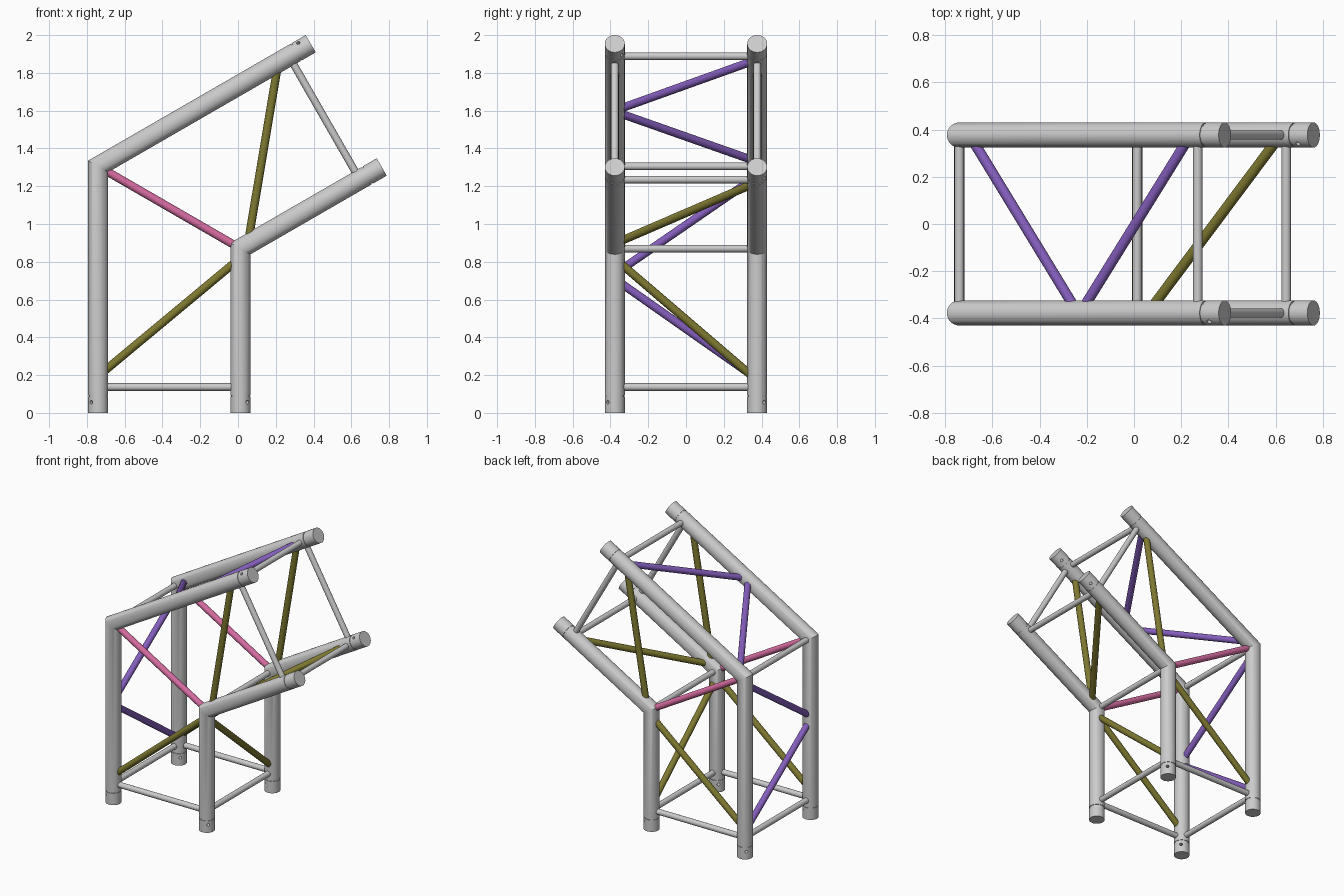
import bpy, bmesh, math
from mathutils import Vector

if "Cube" in bpy.data.objects:
    bpy.data.objects.remove(bpy.data.objects["Cube"])

R, HALF = 0.053, 0.377            # main tube radius, half spacing in y
XO, ZO = -0.74, 1.305             # outer corner of the truss
XI, ZI = 0.013, 0.870             # inner corner of the truss
C, S = math.cos(math.radians(30)), 0.5
UP, SLANT = Vector((0, 0, 1)), Vector((C, 0, S))
Y = Vector((0, 1, 0))


def material(name, rgb):
    m = bpy.data.materials.new(name)
    m.diffuse_color = (*rgb, 1)
    m.use_nodes = True
    m.node_tree.nodes["Principled BSDF"].inputs["Base Color"].default_value = m.diffuse_color
    return m


grey = material("light_grey", (0.60, 0.60, 0.60))
olive = material("olive", (0.21, 0.19, 0.030))
purple = material("purple", (0.23, 0.11, 0.50))
pink = material("pink", (0.68, 0.15, 0.36))


def make_object(name, bm, mat):
    bmesh.ops.recalc_face_normals(bm, faces=bm.faces[:])
    me = bpy.data.meshes.new(name)
    bm.to_mesh(me)
    bm.free()
    ob = bpy.data.objects.new(name, me)
    bpy.context.collection.objects.link(ob)
    me.materials.append(mat)
    return ob


def smooth(ob):
    bpy.ops.object.select_all(action='DESELECT')
    ob.select_set(True)
    bpy.context.view_layer.objects.active = ob
    bpy.ops.object.shade_smooth_by_angle(angle=math.radians(35))


def add_rod(bm, a, b, r, n=20):
    """Closed cylinder between two points."""
    d = b - a
    geo = bmesh.ops.create_cone(bm, cap_ends=True, segments=n, radius1=r,
                                radius2=r, depth=d.length)
    rot = d.to_track_quat('Z', 'Y').to_matrix()
    for v in geo['verts']:
        v.co = rot @ v.co + (a + b) / 2


def brace(name, a, b, mat, r=0.022, ext=0.03):
    """Brace whose ends are pushed a little way into the tubes."""
    a, b = Vector(a), Vector(b)
    d = (b - a).normalized() * ext
    bm = bmesh.new()
    add_rod(bm, a - d, b + d, r)
    smooth(make_object(name, bm, mat))


def bent_tube(name, x, z, end_x, y, out):
    """Upright leg mitred into a sloping arm, with grooved, drilled ends."""
    corner = Vector((x, y, z))
    foot = Vector((x, y, 0))
    tip = corner + SLANT * ((end_x - x) / C)
    u_leg, u_arm = Vector((1, 0, 0)), Vector((S, 0, -C))
    mitre = (UP + SLANT).normalized()
    groove = [(0, R), (0.086, R), (0.086, R - 0.004), (0.093, R - 0.004), (0.093, R)]
    rings = [(foot + UP * t, UP, u_leg, r, UP) for t, r in groove]
    rings.append((corner, UP, u_leg, R, mitre))
    rings += [(tip - SLANT * t, SLANT, u_arm, r, SLANT) for t, r in reversed(groove)]

    n = 32
    bm = bmesh.new()
    loops = []
    for p, d, u, r, plane in rings:
        loop = []
        for i in range(n):
            a = 2 * math.pi * i / n
            o = (u * math.cos(a) + Y * math.sin(a)) * r
            loop.append(bm.verts.new(p + o - d * (o.dot(plane) / d.dot(plane))))
        loops.append(loop)
    for l0, l1 in zip(loops, loops[1:]):
        for i in range(n):
            j = (i + 1) % n
            bm.faces.new((l0[i], l0[j], l1[j], l1[i]))
    bm.faces.new(loops[0])
    bm.faces.new(loops[-1])
    tube = make_object(name, bm, grey)

    # Diagonal pin holes through both ends
    bm = bmesh.new()
    side = Y * math.copysign(1, y)
    for p, u in ((foot + UP * 0.057, u_leg), (tip - SLANT * 0.055, u_arm)):
        d = (u * out + side).normalized() * 0.08
        add_rod(bm, p - d, p + d, 0.010, 12)
    cutter = make_object("pin_hole_cutter", bm, grey)
    cutter.hide_render = True
    mod = tube.modifiers.new("pin_holes", 'BOOLEAN')
    mod.operation, mod.solver, mod.object = 'DIFFERENCE', 'EXACT', cutter
    bpy.context.view_layer.objects.active = tube
    bpy.ops.object.modifier_apply(modifier=mod.name)
    bpy.data.objects.remove(cutter)
    smooth(tube)


def on_outer(x, y):
    return (x, y, ZO + (x - XO) * S / C)


def on_inner(x, y):
    return (x, y, ZI + (x - XI) * S / C)


E = HALF - R                       # inner edge of the tubes in y

# Both side frames
for label, y in (("front", -HALF), ("back", HALF)):
    bent_tube(label + "_outer_tube", XO, ZO, 0.385, y, -1)
    bent_tube(label + "_inner_tube", XI, ZI, 0.761, y, 1)
    brace(label + "_bottom_rail", (XO, y, 0.137), (XI, y, 0.137), grey, 0.020, 0)
    brace(label + "_end_rail", on_outer(0.27, y), on_inner(0.645, y), grey, 0.020, 0)
    brace(label + "_corner_brace", (XO, y, ZO), (XI, y, ZI), pink, ext=0)
    brace(label + "_leg_diagonal", (-0.688, y, 0.238), (-0.030, y, 0.785), olive)
    brace(label + "_arm_diagonal", (0.060, y, 0.940), (0.204, y, 1.800), olive)

# Straight rails joining the two side frames
for name, x, z in (("outer_foot", XO, 0.137), ("inner_foot", XI, 0.137),
                   ("outer_corner", XO, ZO), ("inner_corner", XI, ZI),
                   ("outer_end", 0.27, on_outer(0.27, 0)[2]),
                   ("inner_end", 0.645, on_inner(0.645, 0)[2])):
    brace(name + "_cross_rail", (x, -E, z), (x, E, z), grey, 0.020)

# Diagonals joining the two side frames
brace("outer_leg_low_diagonal", (XO, -E, 0.672), (XO, E, 0.217), purple)
brace("outer_leg_high_diagonal", (XO, -E, 0.772), (XO, E, 1.217), purple)
brace("outer_arm_low_diagonal", on_outer(-0.27, -E), on_outer(-0.665, E), purple)
brace("outer_arm_high_diagonal", on_outer(-0.195, -E), on_outer(0.207, E), purple)
brace("inner_leg_diagonal", (XI, -E, 0.772), (XI, E, 0.217), olive)
brace("inner_arm_diagonal", on_inner(0.098, -E), on_inner(0.582, E), olive)
